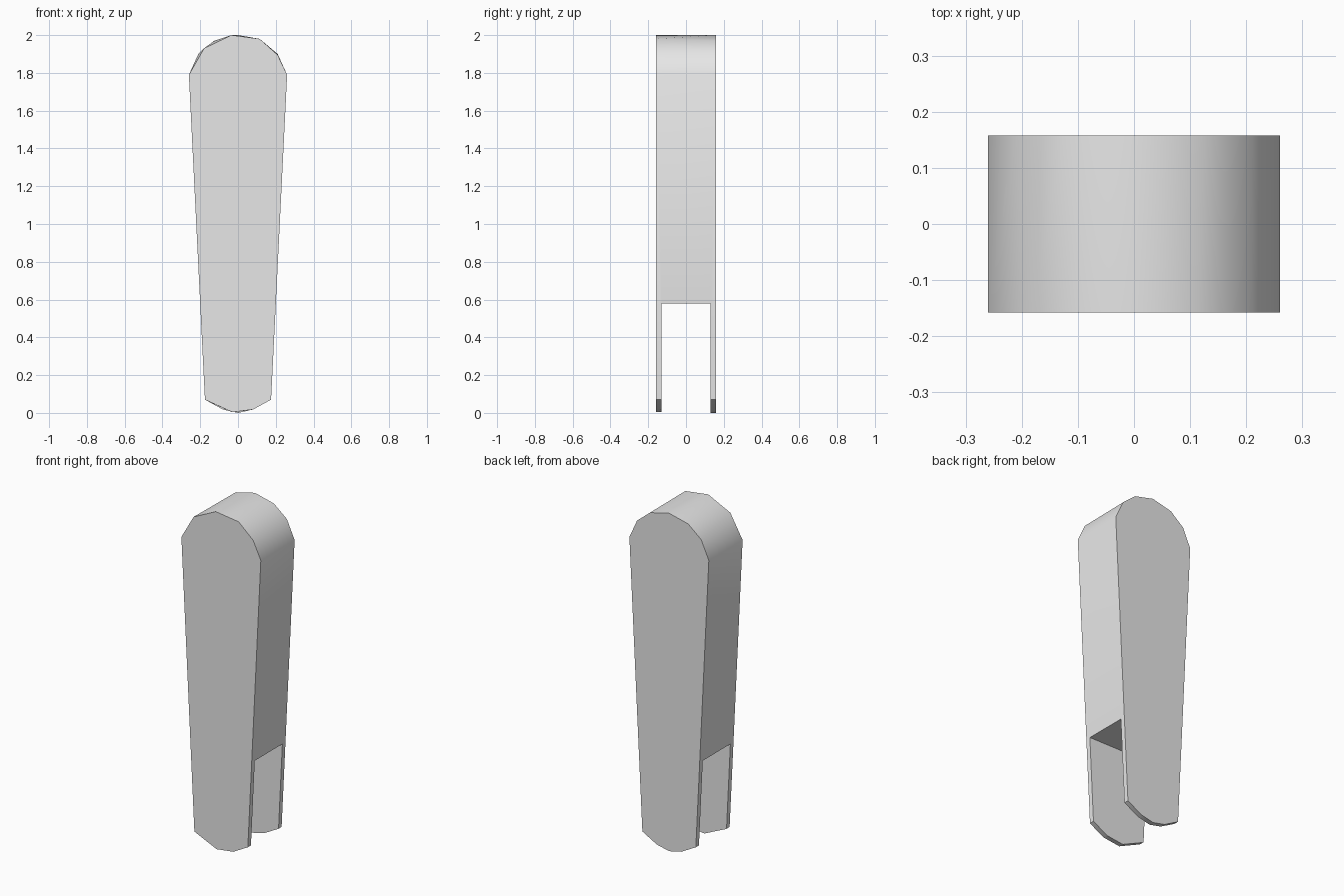
import bpy
import bmesh
import math

cube = bpy.data.objects.get("Cube")
if cube:
    bpy.data.objects.remove(cube, do_unlink=True)

HALF_DEPTH = 0.158
SLOT_HALF = 0.129
SLOT_TOP = 0.578


def make_material(name, rgb):
    mat = bpy.data.materials.new(name)
    mat.use_nodes = True
    mat.diffuse_color = (*rgb, 1)
    mat.node_tree.nodes["Principled BSDF"].inputs["Base Color"].default_value = (*rgb, 1)
    return mat


# Outlines in x, z: the front face has fewer corners than the back
front_outline = [(-0.26, 1.79), (-0.18, 1.93), (-0.035, 2.0), (0.115, 1.98),
                 (0.21, 1.895), (0.26, 1.79), (0.175, 0.07), (0.08, 0.018),
                 (-0.03, 0.004), (-0.175, 0.07)]
right_half = [(0.26, 1.79), (0.21, 1.9), (0.125, 1.97), (0.175, 0.07), (0.08, 0.018)]
back_outline = [(s * x, z) for s in (-1, 1) for x, z in right_half]
back_outline += [(0, 2.0), (0, 0.0)]

# Tapered body, skinned between the two outlines
bm = bmesh.new()
for y, outline in ((-HALF_DEPTH, front_outline), (HALF_DEPTH, back_outline)):
    for x, z in outline:
        bm.verts.new((x, y, z))
bmesh.ops.convex_hull(bm, input=bm.verts[:])
bmesh.ops.dissolve_limit(bm, angle_limit=math.radians(0.1),
                         verts=bm.verts[:], edges=bm.edges[:])
bmesh.ops.recalc_face_normals(bm, faces=bm.faces[:])
mesh = bpy.data.meshes.new("forked_handle")
bm.to_mesh(mesh)
bm.free()
body = bpy.data.objects.new("forked_handle", mesh)
bpy.context.collection.objects.link(body)
mesh.materials.append(make_material("light_grey", (0.8, 0.8, 0.8)))

# Slot that splits the lower end into two prongs
bpy.ops.mesh.primitive_cube_add(size=1, location=(0, 0, SLOT_TOP - 0.5))
cutter = bpy.context.object
cutter.name = "slot_cutter"
cutter.scale = (1, 2 * SLOT_HALF, 1)
cutter.hide_render = True
slot = body.modifiers.new("slot", "BOOLEAN")
slot.operation = "DIFFERENCE"
slot.solver = "EXACT"
slot.object = cutter

bpy.ops.object.select_all(action="DESELECT")
body.select_set(True)
bpy.context.view_layer.objects.active = body
bpy.ops.object.modifier_apply(modifier=slot.name)
bpy.data.objects.remove(cutter, do_unlink=True)

# Soft rounded end, crisp rims
bpy.ops.object.shade_smooth_by_angle(angle=math.radians(35))
